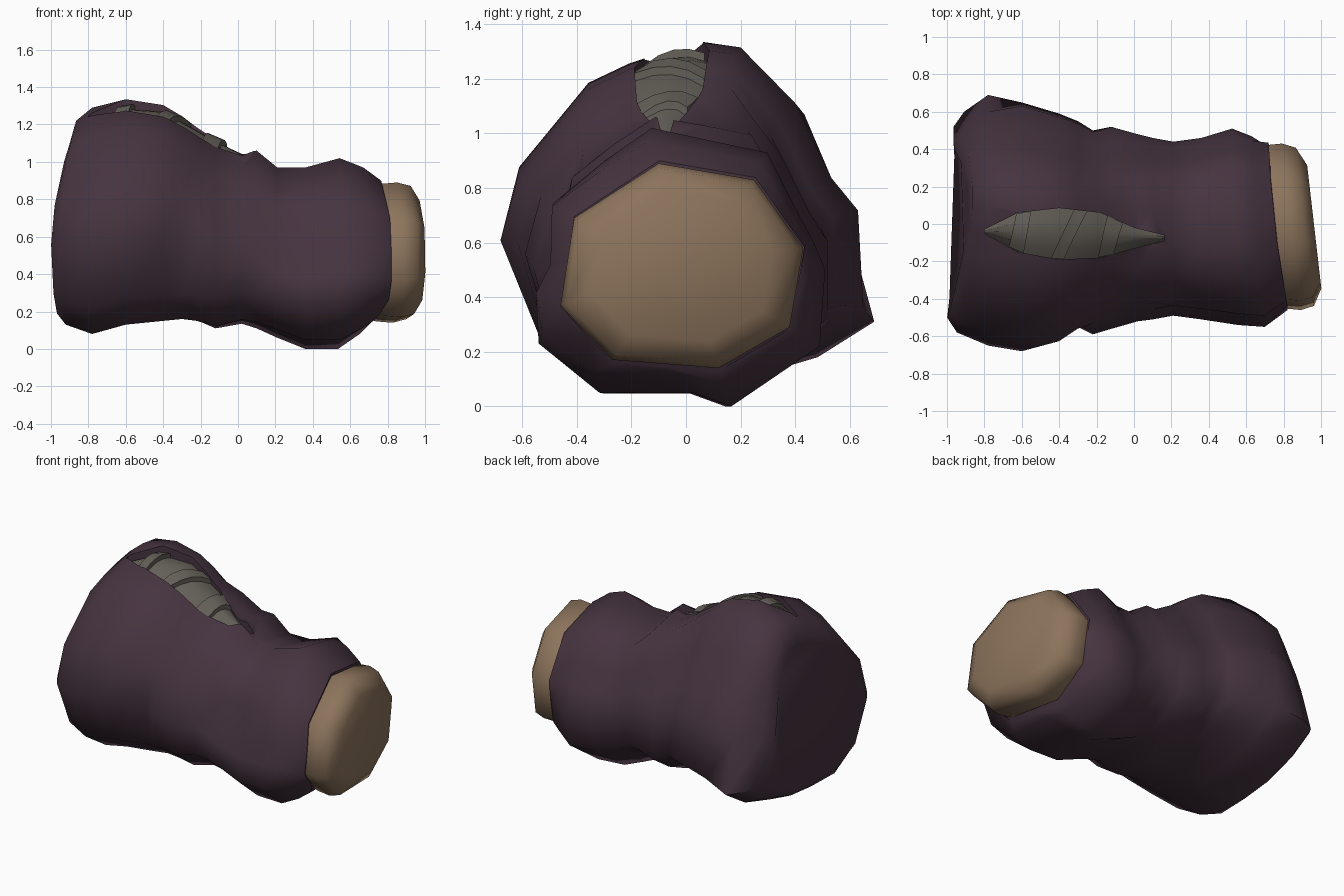
import bpy
import bmesh
import math

if "Cube" in bpy.data.objects:
    bpy.data.objects.remove(bpy.data.objects["Cube"], do_unlink=True)


def make_material(name, colour):
    material = bpy.data.materials.new(name)
    material.use_nodes = True
    material.diffuse_color = (*colour, 1)
    shader = next(n for n in material.node_tree.nodes if n.type == "BSDF_PRINCIPLED")
    shader.inputs["Base Color"].default_value = (*colour, 1)
    return material


purple = make_material("dark_purple_cloth", (0.061, 0.034, 0.051))
tan = make_material("tan_cap", (0.265, 0.175, 0.107))
grey = make_material("grey_wrapping", (0.128, 0.115, 0.098))


def loft(name, rings, material, angle):
    """Skin a list of equal rings, close both ends and shade the result."""
    bm = bmesh.new()
    loops = [[bm.verts.new(point) for point in ring] for ring in rings]
    count = len(loops[0])
    for first, second in zip(loops, loops[1:]):
        for i in range(count):
            j = (i + 1) % count
            bm.faces.new((first[i], first[j], second[j], second[i]))
    bm.faces.new(loops[0])
    bm.faces.new(loops[-1])
    bmesh.ops.recalc_face_normals(bm, faces=bm.faces)
    mesh = bpy.data.meshes.new(name)
    bm.to_mesh(mesh)
    bm.free()
    mesh.materials.append(material)
    obj = bpy.data.objects.new(name, mesh)
    bpy.context.collection.objects.link(obj)
    shade(obj, angle)
    return obj


def select_only(obj):
    bpy.ops.object.select_all(action="DESELECT")
    obj.select_set(True)
    bpy.context.view_layer.objects.active = obj


def shade(obj, angle):
    select_only(obj)
    bpy.ops.object.shade_smooth_by_angle(angle=math.radians(angle))


def normalise(shape):
    """Scale a (y, z) outline into the unit square."""
    ys, zs = zip(*shape)
    return [((y - min(ys)) / (max(ys) - min(ys)), (z - min(zs)) / (max(zs) - min(zs)))
            for y, z in shape]


def mix(a, b, t):
    return a + (b - a) * t


def blend(first, second, t):
    return [(mix(a, c, t), mix(b, d, t)) for (a, b), (c, d) in zip(first, second)]


# Cross-section outlines, all starting near the top
wide = [(0.08, 1.33), (0.22, 1.31), (0.42, 1.11), (0.56, 0.83), (0.66, 0.71), (0.68, 0.35),
        (0.47, 0.22), (0.2, 0.14), (-0.05, 0.12), (-0.32, 0.12), (-0.54, 0.26), (-0.68, 0.6),
        (-0.61, 0.87), (-0.35, 1.18), (-0.2, 1.25), (-0.05, 1.3)]
narrow = [(0.1, 0.97), (0.29, 0.93), (0.38, 0.75), (0.46, 0.6), (0.5, 0.5), (0.48, 0.22),
          (0.32, 0.11), (0.16, 0), (0.02, 0.05), (-0.32, 0.05), (-0.54, 0.23), (-0.54, 0.4),
          (-0.48, 0.5), (-0.48, 0.75), (-0.3, 0.9), (-0.13, 1.02)]
octagon = [(-0.1, 0.89), (0.25, 0.83), (0.43, 0.58), (0.38, 0.29),
           (0.12, 0.14), (-0.27, 0.17), (-0.46, 0.37), (-0.41, 0.69)]
rim = []
for i, corner in enumerate(octagon):
    after = octagon[(i + 1) % len(octagon)]
    rim += [((corner[0] + after[0]) / 2, (corner[1] + after[1]) / 2), after]
wide, narrow, rim = normalise(wide), normalise(narrow), normalise(rim)

# Cloth body: x, y range, z range, blend (0 wide, 1 narrow, 2 rim), skew, bow
stations = [
    (-0.985, -0.5, 0.52, 0.19, 1.12, 0, 0.03, 0.25),
    (-0.93, -0.58, 0.6, 0.13, 1.22, 0, 0.03, 0.12),
    (-0.78, -0.65, 0.69, 0.08, 1.29, 0, 0, 0),
    (-0.6, -0.68, 0.65, 0.13, 1.335, 0, 0, 0),
    (-0.4, -0.65, 0.59, 0.15, 1.31, 0, 0, 0),
    (-0.3, -0.62, 0.55, 0.16, 1.25, 0.1, 0, 0),
    (-0.22, -0.59, 0.5, 0.15, 1.19, 0.2, 0, 0),
    (-0.12, -0.56, 0.52, 0.11, 1.12, 0.4, 0, 0),
    (0.02, -0.52, 0.48, 0.135, 1.05, 0.6, 0, 0),
    (0.1, -0.51, 0.46, 0.11, 1.06, 0.8, 0, 0),
    (0.21, -0.49, 0.44, 0.06, 0.97, 1, 0, 0),
    (0.36, -0.51, 0.46, 0, 0.97, 1, 0, 0),
    (0.54, -0.54, 0.51, 0, 1.02, 1, -0.03, 0),
    (0.66, -0.55, 0.47, 0.08, 0.97, 1.2, -0.07, 0),
    (0.77, -0.46, 0.435, 0.13, 0.9, 2, -0.115, -0.1),
]
# Folds and dents in the cloth: (station, outline point) to offset
folds = {(4, 12): (0, -0.04, -0.07), (4, 11): (0, 0.03, 0), (5, 11): (0, 0.07, 0.04)}
for station in range(3):
    folds[station, 3] = (0, -0.03, 0)
    folds[station, 4] = (0, -0.07, -0.03)
for point in range(6, 10):
    folds[len(stations) - 1, point] = (-0.05, 0, 0)

rings = []
for s, (x, y0, y1, z0, z1, t, skew, bow) in enumerate(stations):
    outline = blend(wide, narrow, t) if t <= 1 else blend(narrow, rim, t - 1)
    ring = []
    for p, (u, v) in enumerate(normalise(outline)):
        y, z = mix(y0, y1, u), mix(z0, z1, v)
        dx, dy, dz = folds.get((s, p), (0, 0, 0))
        ring.append((x + skew * y + bow * (z - 0.5) ** 2 + dx, y + dy, z + dz))
    rings.append(ring)
body = loft("cloth_body", rings, purple, 60)

# Slit in the cloth: x, front edge, back edge, height of the wrapping
slit = [(-0.8, -0.05, -0.03, 1.2), (-0.62, -0.15, 0.06, 1.275), (-0.4, -0.19, 0.085, 1.26),
        (-0.18, -0.18, 0.06, 1.135), (0, -0.13, -0.02, 1.04), (0.16, -0.09, -0.06, 0.97)]
cutter = loft("slit_cutter", [[(x, f, z - 0.12), (x, b, z - 0.12), (x, b, z + 0.4), (x, f, z + 0.4)]
                              for x, f, b, z in slit], purple, 30)
cut = body.modifiers.new("slit", "BOOLEAN")
cut.operation = "DIFFERENCE"
cut.solver = "EXACT"
cut.object = cutter
select_only(body)
bpy.ops.object.modifier_apply(modifier=cut.name)
bpy.data.objects.remove(cutter, do_unlink=True)
shade(body, 60)


def arch(s):
    """Height across the wrapping, domed and rising to the back."""
    return 0.035 * (1 - (2 * s - 1) ** 2) - 0.03 + 0.05 * (s - 0.5)


def slit_at(x):
    for a, b in zip(slit, slit[1:]):
        if x <= b[0]:
            t = (x - a[0]) / (b[0] - a[0])
            return [mix(p, q, t) for p, q in zip(a, b)]
    return slit[-1]


# Grey wrapping filling the slit
steps = [i / 4 for i in range(5)]
filling = []
for x, f, b, z in slit:
    top = [(x, mix(f, b, s), z + arch(s)) for s in steps]
    filling.append(top + [(x, b, z - 0.13), (x, f, z - 0.13)])
loft("inner_wrapping", filling, grey, 30)

# Raised bands lying slantwise over the wrapping
for number, (front_x, back_x, width) in enumerate([(-0.63, -0.59, 0.08), (-0.41, -0.285, 0.07),
                                                   (-0.15, -0.1, 0.085)]):
    band = []
    for s in steps:
        centre = mix(front_x, back_x, s)
        section = []
        for side, lift in ((-1, -0.03), (-1, 0.022), (1, 0.03), (1, -0.03)):
            x = centre + side * width / 2
            _, f, b, z = slit_at(x)
            section.append((x, mix(f, b, s), z + arch(s) + lift))
        band.append(section)
    loft(f"wrapping_band_{number + 1}", band, grey, 30)

# Tan octagonal end cap, slightly turned about the vertical
cap = []
for x, scale in ((0.72, 0.95), (0.75, 0.98), (0.84, 1), (0.912, 0.95), (0.962, 0.74)):
    ring = []
    for y, z in octagon:
        y, z = -0.015 + (y + 0.015) * scale, 0.52 + (z - 0.52) * scale
        ring.append((x - 0.115 * y, y, z))
    cap.append(ring)
loft("end_cap", cap, tan, 60)
